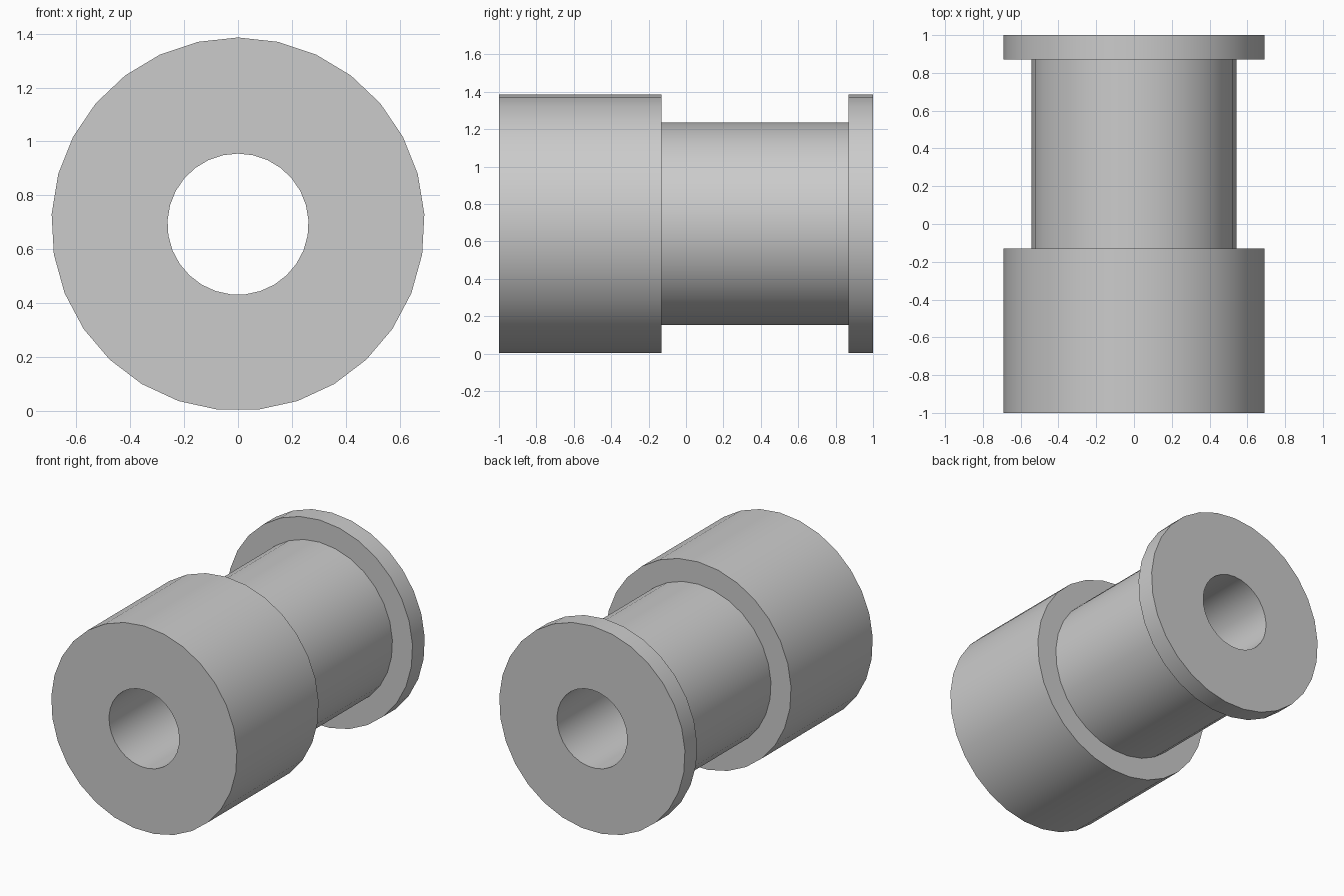
import bpy
import bmesh
from math import sin, cos, tau, radians

SIDES = 29
AXIS_Z = 0.693
BORE, SHAFT, COLLAR = 0.262, 0.543, 0.693

cube = bpy.data.objects.get("Cube")
if cube:
    bpy.data.objects.remove(cube, do_unlink=True)

# Plain grey material
grey = bpy.data.materials.new("grey")
grey.use_nodes = True
colour = (0.6, 0.6, 0.6, 1)
grey.diffuse_color = colour
grey.node_tree.nodes["Principled BSDF"].inputs["Base Color"].default_value = colour

# Closed cross-section of the bushing: (radius, y)
profile = [(BORE, -1), (COLLAR, -1), (COLLAR, -0.13), (SHAFT, -0.13),
           (SHAFT, 0.87), (COLLAR, 0.87), (COLLAR, 1), (BORE, 1)]

# Turn the cross-section around the y axis
bm = bmesh.new()
rings = []
for radius, y in profile:
    rings.append([bm.verts.new((radius * sin(tau * i / SIDES), y,
                                AXIS_Z + radius * cos(tau * i / SIDES)))
                  for i in range(SIDES)])
for k, ring in enumerate(rings):
    following = rings[(k + 1) % len(rings)]
    for i in range(SIDES):
        j = (i + 1) % SIDES
        bm.faces.new((ring[i], ring[j], following[j], following[i]))
bmesh.ops.recalc_face_normals(bm, faces=bm.faces[:])

mesh = bpy.data.meshes.new("flanged_bushing")
bm.to_mesh(mesh)
bm.free()
mesh.materials.append(grey)
bushing = bpy.data.objects.new("flanged_bushing", mesh)
bpy.context.collection.objects.link(bushing)

# Smooth round walls with crisp rims
bpy.ops.object.select_all(action="DESELECT")
bushing.select_set(True)
bpy.context.view_layer.objects.active = bushing
bpy.ops.object.shade_smooth_by_angle(angle=radians(30))
